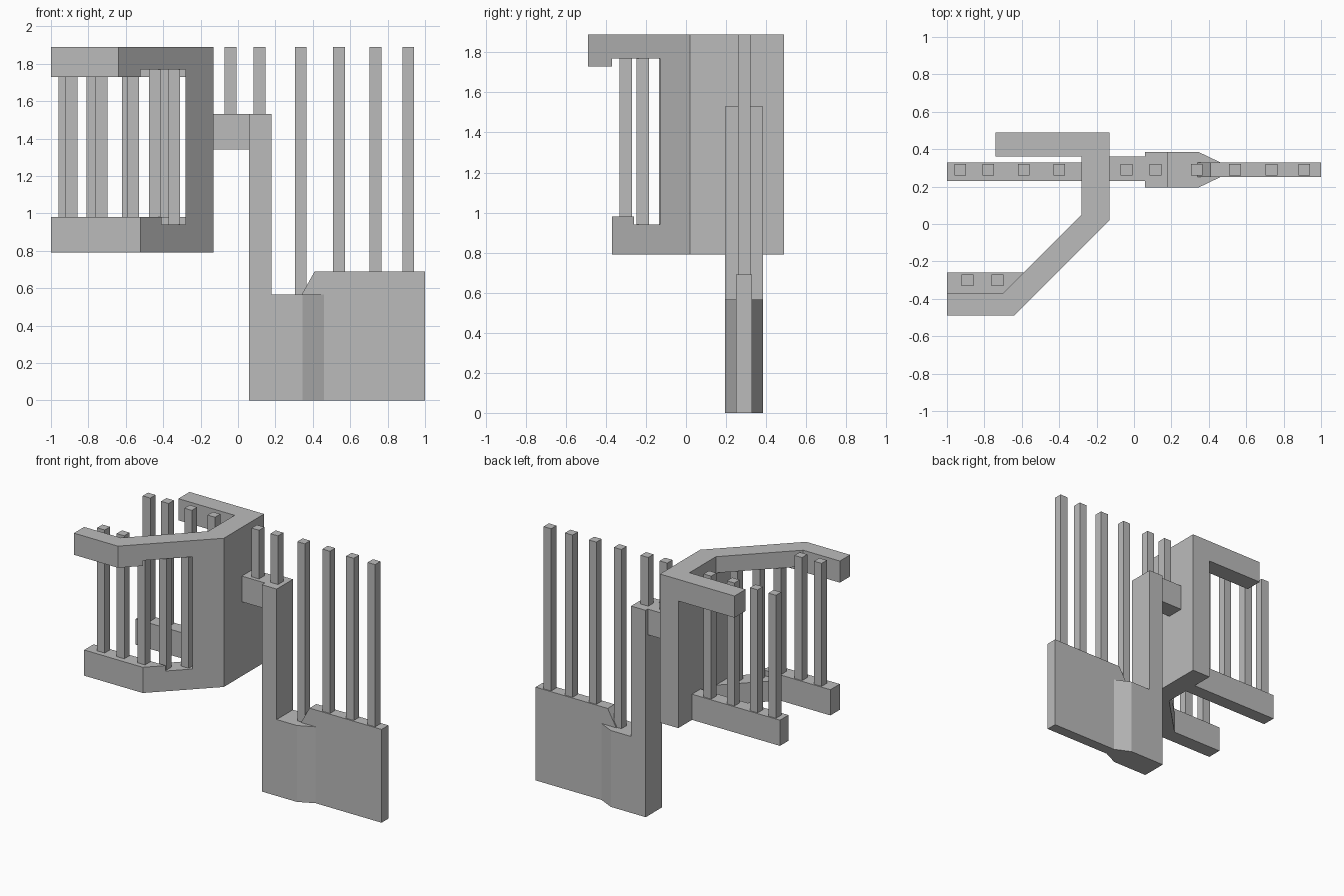
import bpy
import bmesh

cube = bpy.data.objects.get("Cube")
if cube:
    bpy.data.objects.remove(cube, do_unlink=True)

grey = bpy.data.materials.new("plain grey")
grey.use_nodes = True
colour = (0.5, 0.5, 0.5, 1)
grey.diffuse_color = colour
grey.node_tree.nodes["Principled BSDF"].inputs["Base Color"].default_value = colour


def extrude(name, loop, offset):
    """Solid made by pushing a flat outline along an offset."""
    bm = bmesh.new()
    face = bm.faces.new([bm.verts.new(p) for p in loop])
    new = bmesh.ops.extrude_face_region(bm, geom=[face])["geom"]
    verts = [v for v in new if isinstance(v, bmesh.types.BMVert)]
    bmesh.ops.translate(bm, verts=verts, vec=offset)
    bmesh.ops.recalc_face_normals(bm, faces=bm.faces)
    mesh = bpy.data.meshes.new(name)
    bm.to_mesh(mesh)
    bm.free()
    mesh.materials.append(grey)
    obj = bpy.data.objects.new(name, mesh)
    bpy.context.collection.objects.link(obj)
    return obj


def plan(name, points, z0, z1):
    return extrude(name, [(x, y, z0) for x, y in points], (0, 0, z1 - z0))


def box(name, x0, x1, y0, y1, z0, z1):
    return plan(name, [(x0, y0), (x1, y0), (x1, y1), (x0, y1)], z0, z1)


TOP, BASE = 1.89, 0.79      # upper frame heights
LEDGE, STEP = 0.98, 0.94    # bottom rail tops
MID, INNER = 0.29, -0.28    # baluster line, wall inner side


def outer(y):               # diagonal wall, outside line
    return (y - 0.15, y)


def inner(y):               # diagonal wall, inside line
    return (y - 0.33, y)


# Full-height upright wall with its slanted front end
plan("upright_wall", [(INNER, 0.49), (-0.13, 0.49), (-0.13, 0.02), outer(-0.13)], BASE, TOP)

# Top rail: front arm, diagonal and back arm
plan("top_front_arm", [(-1, -0.49), outer(-0.49), outer(-0.37), inner(-0.37), (-1, -0.37)], 1.73, TOP)
plan("top_diagonal", [outer(-0.37), outer(-0.13), inner(0.05), inner(-0.37)], 1.77, TOP)
box("top_back_arm", -0.74, INNER, 0.36, 0.49, 1.73, TOP)

# Bottom rail: front arm, diagonal and back arm
plan("bottom_front_arm", [(-1, -0.37), outer(-0.37), outer(-0.26), inner(-0.26), (-1, -0.26)], BASE, LEDGE)
plan("bottom_diagonal", [outer(-0.26), outer(-0.13), inner(0.05), inner(-0.26)], BASE, STEP)
box("bottom_back_arm", -1, INNER, 0.23, 0.33, BASE, LEDGE)

# Post joined to the upright wall
box("connector", -0.13, 0.06, 0.23, 0.36, 1.34, 1.53)
box("post", 0.06, 0.18, 0.195, 0.385, 0, 1.53)

# Lower panel: thick part tapering into the thin part with a sloped shoulder
plan("thick_panel", [(0.18, 0.195), (0.345, 0.195), (0.46, 0.25), (0.46, 0.33),
                     (0.345, 0.385), (0.18, 0.385)], 0, 0.565)
profile = [(0.46, 0), (1, 0), (1, 0.69), (0.41, 0.69), (0.34, 0.565), (0.46, 0.565)]
extrude("thin_panel", [(x, 0.25, z) for x, z in profile], (0, 0.08, 0))

# Square balusters, grouped by what they stand on
groups = {
    "front_baluster": ([(-0.89, -0.3), (-0.73, -0.3), (-0.56, -0.3)], LEDGE),
    "diagonal_baluster": ([(-0.445, -0.215), (-0.34, -0.105)], STEP),
    "back_baluster": ([(x, MID) for x in (-0.93, -0.78, -0.59, -0.4)], LEDGE),
    "connector_baluster": ([(-0.04, MID), (0.115, MID)], 1.53),
    "shoulder_baluster": ([(0.335, MID)], 0.565),
    "panel_baluster": ([(x, MID) for x in (0.54, 0.735, 0.91)], 0.69),
}
HALF = 0.031
for name, (spots, foot) in groups.items():
    # Diagonal balusters end inside the top rail
    head = 1.8 if name == "diagonal_baluster" else TOP
    for i, (x, y) in enumerate(spots, 1):
        box(f"{name}_{i}", x - HALF, x + HALF, y - HALF, y + HALF, foot, head)
